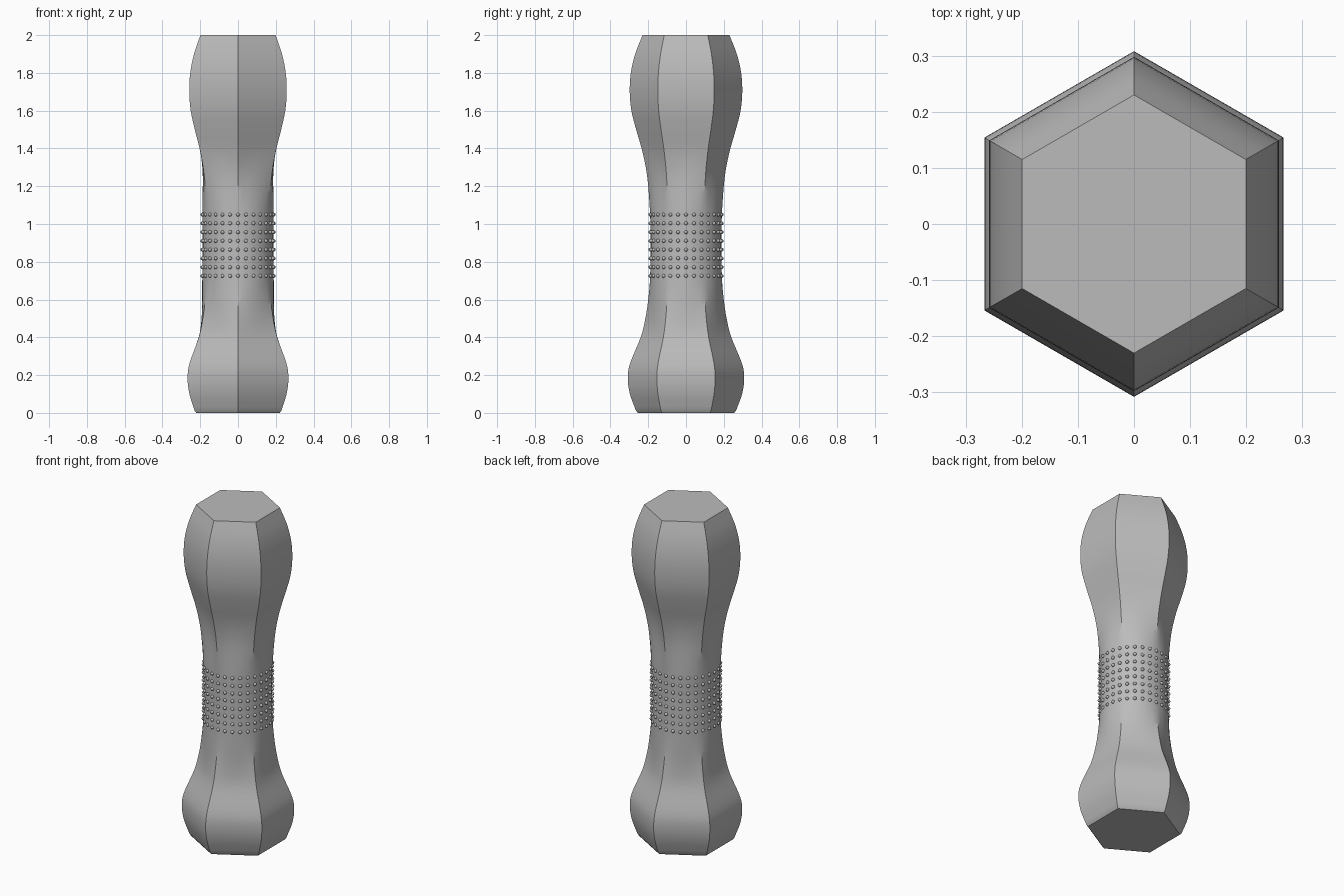
import bpy, bmesh, math
from mathutils import Matrix, Vector

cube = bpy.data.objects.get("Cube")
if cube:
    bpy.data.objects.remove(cube, do_unlink=True)

grey = bpy.data.materials.new("grey")
grey.use_nodes = True
colour = (0.5, 0.5, 0.5, 1)
grey.diffuse_color = colour
grey.node_tree.nodes["Principled BSDF"].inputs["Base Color"].default_value = colour


def make_object(name, bm):
    mesh = bpy.data.meshes.new(name)
    bm.to_mesh(mesh)
    bm.free()
    obj = bpy.data.objects.new(name, mesh)
    bpy.context.collection.objects.link(obj)
    mesh.materials.append(grey)
    bpy.ops.object.select_all(action="DESELECT")
    obj.select_set(True)
    bpy.context.view_layer.objects.active = obj
    bpy.ops.object.shade_smooth_by_angle(angle=math.radians(30))
    return obj


# Height and corner radius of the handle
PROFILE = [(0.012, .265), (.1, .297), (.18, .308), (.26, .297), (.4, .24),
           (.5, .215), (.6, .2), (.72, .19), (.9, .187), (1.05, .19),
           (1.2, .2), (1.3, .213), (1.4, .235), (1.5, .264), (1.6, .289),
           (1.7, .298), (1.8, .292), (1.9, .269), (2, .23)]
STEPS = 4
SIDE_CUTS = 8
COUNT = 6 * SIDE_CUTS


def smoothstep(start, end, value):
    t = min(1, max(0, (value - start) / (end - start)))
    return t * t * (3 - 2 * t)


def refine(points):
    """Smooth the profile with a Catmull-Rom curve."""
    pts = [Vector(p) for p in points]
    pts = [2 * pts[0] - pts[1]] + pts + [2 * pts[-1] - pts[-2]]
    result = []
    for a, b, c, d in zip(pts, pts[1:], pts[2:], pts[3:]):
        for i in range(STEPS):
            t = i / STEPS
            result.append(b + (c - a) * t / 2
                          + (a - 2.5 * b + 2 * c - d / 2) * t ** 2
                          + (1.5 * (b - c) + (d - a) / 2) * t ** 3)
    return result + [pts[-2]]


def section(bm, z, radius):
    """Hexagon at the ends, blending to a circle at the grip."""
    roundness = smoothstep(.38, .76, z) * (1 - smoothstep(1.0, 1.4, z))
    ring = []
    for i in range(COUNT):
        angle = math.tau * i / COUNT
        off_middle = angle % (math.pi / 3) - math.pi / 6
        hexagon = math.cos(math.pi / 6) / math.cos(off_middle)
        r = radius * (hexagon + (1 - hexagon) * roundness)
        ring.append(bm.verts.new((r * math.sin(angle), -r * math.cos(angle), z)))
    return ring


# Handle
bm = bmesh.new()
rings = [section(bm, 0, .255)] + [section(bm, z, r) for z, r in refine(PROFILE)]
for low, high in zip(rings, rings[1:]):
    for i in range(COUNT):
        j = (i + 1) % COUNT
        bm.faces.new((low[i], low[j], high[j], high[i]))
bm.faces.new(rings[0][::-1])
bm.faces.new(rings[-1])
make_object("handle", bm)

# Grip bumps
BUMPS, ROWS = 28, 8
bm = bmesh.new()
for row in range(ROWS):
    z = .725 + row * .0464
    for i in range(BUMPS):
        angle = math.tau * i / BUMPS
        place = Matrix.Translation((.189 * math.sin(angle), -.189 * math.cos(angle), z))
        bmesh.ops.create_icosphere(bm, subdivisions=2, radius=.01, matrix=place)
make_object("grip_bumps", bm)
